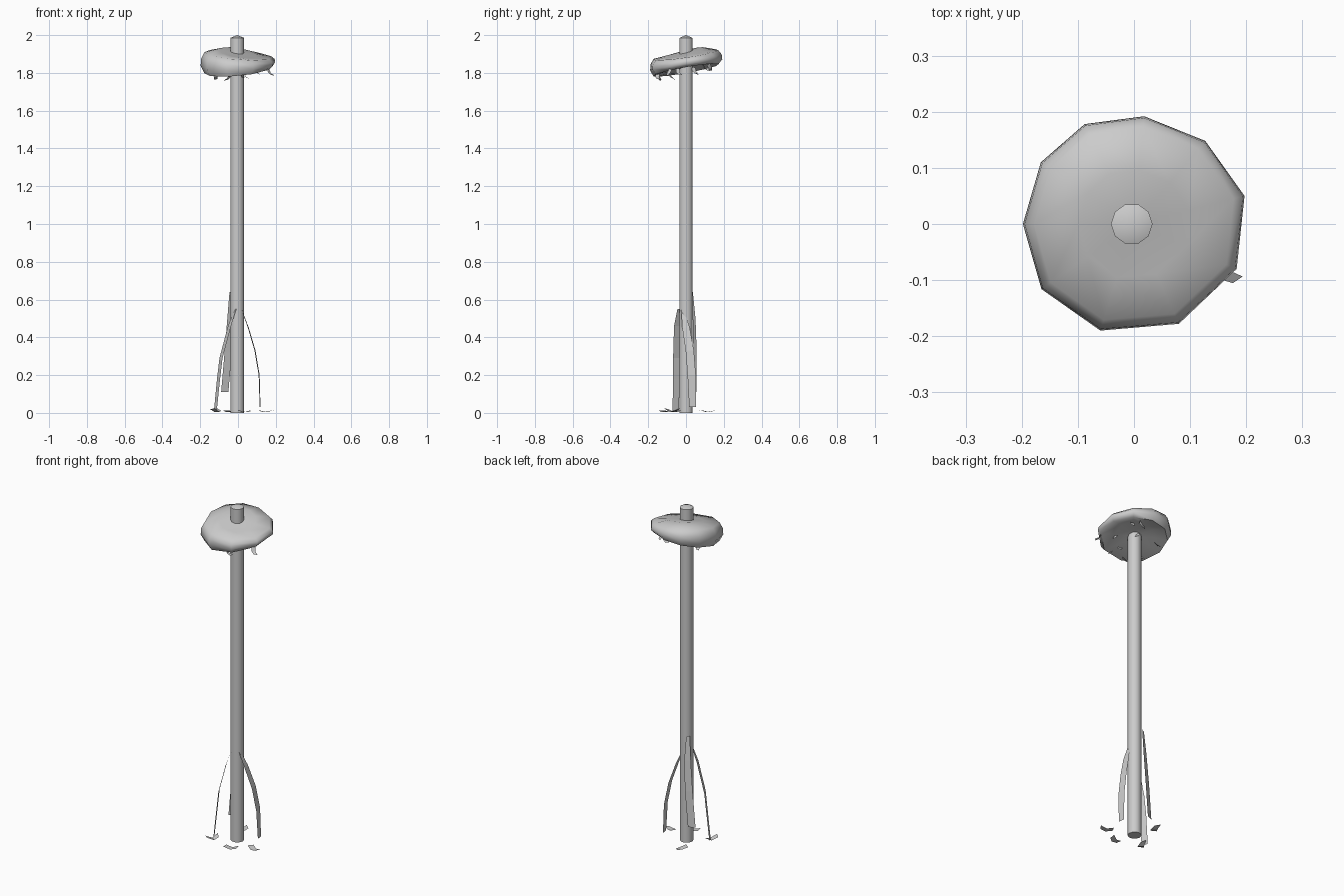
import bpy, bmesh, math
from mathutils import Vector, Matrix

if "Cube" in bpy.data.objects:
    bpy.data.objects.remove(bpy.data.objects["Cube"])

grey = bpy.data.materials.new("weathered grey")
grey.diffuse_color = (0.6, 0.6, 0.6, 1)
grey.use_nodes = True
grey.node_tree.nodes["Principled BSDF"].inputs["Base Color"].default_value = grey.diffuse_color


def add_object(name, verts, faces, angle=None):
    me = bpy.data.meshes.new(name)
    me.from_pydata(verts, [], faces)
    bm = bmesh.new()
    bm.from_mesh(me)
    bmesh.ops.recalc_face_normals(bm, faces=bm.faces)
    bm.to_mesh(me)
    bm.free()
    me.materials.append(grey)
    ob = bpy.data.objects.new(name, me)
    bpy.context.collection.objects.link(ob)
    if angle:
        bpy.ops.object.select_all(action='DESELECT')
        ob.select_set(True)
        bpy.context.view_layer.objects.active = ob
        bpy.ops.object.shade_smooth_by_angle(angle=math.radians(angle))
    return ob


def loft(name, rings, bottom, top, angle):
    """Skin equal rings, closing both ends on a centre point."""
    n = len(rings[0])
    verts = [p for r in rings for p in r] + [bottom, top]
    faces = []
    for k in range(len(rings) - 1):
        for i in range(n):
            j = (i + 1) % n
            faces.append((k*n + i, k*n + j, (k + 1)*n + j, (k + 1)*n + i))
    last = (len(rings) - 1) * n
    for i in range(n):
        j = (i + 1) % n
        faces.append((j, i, len(verts) - 2))
        faces.append((last + i, last + j, len(verts) - 1))
    return add_object(name, verts, faces, angle)


# Pole with a slightly peaked top
CX, R = -0.004, 0.037
def circle(z):
    return [(CX + R*math.cos(i*math.tau/10), R*math.sin(i*math.tau/10), z) for i in range(10)]
loft("pole", [circle(0), circle(1.985)], (CX, 0, 0), (CX, 0, 2.0), 50)

# Lopsided cap: top and underside lie on two different tilted planes
rim = [(-.198, 0), (-.166, .11), (-.088, .178), (.018, .192), (.127, .148),
       (.197, .05), (.183, -.08), (.08, -.178), (-.06, -.19), (-.165, -.116)]
def low(x, y):
    return 1.815 + .16*y + .08*x
def high(x, y):
    return 1.895 + .13*y - .07*x
def cap_ring(scale, t, lift=0):
    return [(x*scale, y*scale,
             low(x, y)*(1 - t) + high(x, y)*t + lift) for x, y in rim]
rings = [cap_ring(.55, 0, .012), cap_ring(.9, 0), cap_ring(1, .35), cap_ring(.985, .7),
         cap_ring(.9, 1), cap_ring(.5, 1, .012)]
loft("cap", rings, (0, 0, 1.83), (0, 0, 1.912), 60)


# Peeling strips: a path, with a width direction and half widths
def strip(name, path, side, widths):
    side = Vector(side).normalized()
    verts = []
    for p, w in zip(path, widths):
        verts += [Vector(p) - side*w, Vector(p) + side*w]
    faces = [(2*i, 2*i + 1, 2*i + 3, 2*i + 2) for i in range(len(path) - 1)]
    add_object(name, verts, faces)

strip("peeling_strip_left",
      [(-.012, -.038, .55), (-.045, -.045, .46), (-.09, -.05, .29), (-.103, -.05, .18), (-.12, -.055, .01)],
      (.45, -1, 0), (.008, .02, .02, .02, .018))
strip("peeling_strip_right",
      [(.018, -.018, .55), (.055, .0, .45), (.09, .02, .33), (.112, .03, .2), (.117, .035, .03)],
      (-.12, 1, 0), (.008, .02, .022, .022, .018))
strip("peeling_strip_back",
      [(-.036, .032, .64), (-.04, .043, .5), (-.052, .048, .32), (-.07, .046, .11)],
      (1, .45, 0), (.010, .018, .021, .021))


# Curled flakes: three cross lines bent upwards at the ends
def flake(name, loc, size, yaw, tilt, curl):
    shape = [(-1, -.35, curl), (-.8, .5, curl*.8), (0, -.5, 0), (.1, .3, 0),
             (.75, -.3, curl*.4), (1, .45, curl)]
    m = (Matrix.Translation(loc) @ Matrix.Rotation(math.radians(yaw), 4, 'Z')
         @ Matrix.Rotation(math.radians(tilt), 4, 'Y'))
    verts = [m @ (Vector(p)*size) for p in shape]
    add_object(name, verts, [(0, 2, 3, 1), (2, 4, 5, 3)])

# Flakes lying around the foot
for i, (x, y, yaw, curl) in enumerate([(-.115, -.075, 60, .5), (.035, -.115, 20, .25),
                                       (.143, -.055, -20, .25), (-.05, .115, 70, .25)]):
    flake(f"ground_flake_{i + 1}", (x, y, .004), .04, yaw, 0, curl)

# Flakes hanging from the underside of the cap
hanging = [(.014, .045, 30), (-.115, .05, 110), (.02, -.09, 60), (.04, -.15, 10),
           (-.05, -.145, 140), (-.12, -.08, 80), (.1, -.04, 20), (.168, -.09, -35),
           (.09, .1, 75), (.05, .125, 160)]
for i, (x, y, yaw) in enumerate(hanging):
    flake(f"cap_flake_{i + 1}", (x, y, low(x, y) - .014), .026, yaw, 45, .25)
